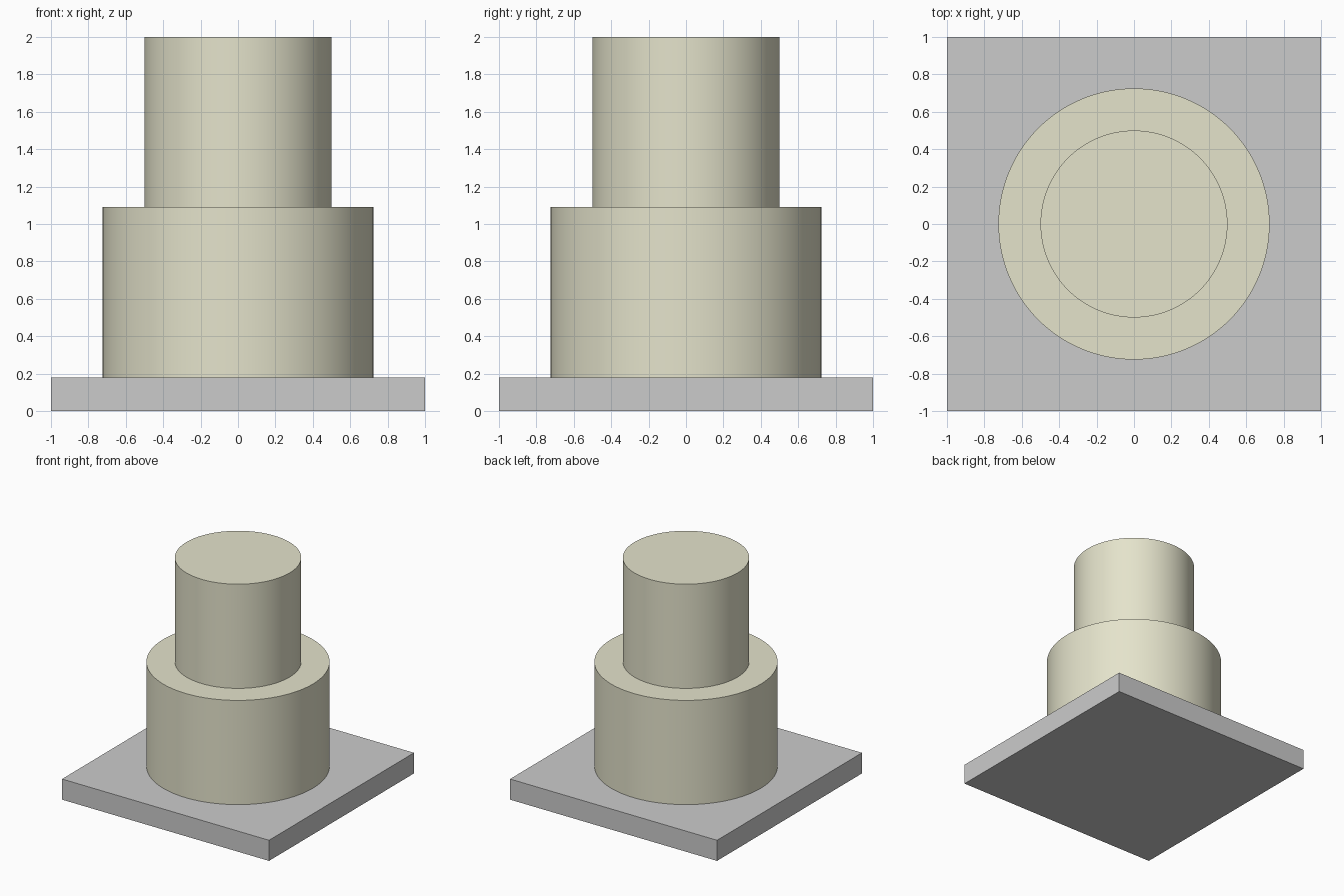
import bpy
import math

if "Cube" in bpy.data.objects:
    bpy.data.objects.remove(bpy.data.objects["Cube"])

BOARD_TOP = 0.18
TIER_HEIGHT = 0.91

icing = bpy.data.materials.new("icing")
icing.diffuse_color = (0.78, 0.77, 0.60, 1.0)
icing.use_nodes = True
icing.node_tree.nodes["Principled BSDF"].inputs["Base Color"].default_value = icing.diffuse_color


def add_tier(name, radius, bottom):
    bpy.ops.mesh.primitive_cylinder_add(
        vertices=128, radius=radius, depth=TIER_HEIGHT,
        location=(0, 0, bottom + TIER_HEIGHT / 2))
    tier = bpy.context.object
    tier.name = name
    tier.data.materials.append(icing)
    bpy.ops.object.shade_smooth_by_angle(angle=math.radians(30))


# Square cake board
bpy.ops.mesh.primitive_cube_add(size=1, location=(0, 0, BOARD_TOP / 2))
board = bpy.context.object
board.name = "cake_board"
board.scale = (2, 2, BOARD_TOP)
bpy.ops.object.transform_apply(location=False, rotation=False, scale=True)

# Two stacked round tiers
add_tier("lower_tier", 0.725, BOARD_TOP)
add_tier("upper_tier", 0.50, BOARD_TOP + TIER_HEIGHT)

# Blank flat label in the front left corner of the board
bpy.ops.mesh.primitive_plane_add(size=1, location=(-0.72, -0.80, BOARD_TOP + 0.002))
label = bpy.context.object
label.name = "corner_label"
label.scale = (0.32, 0.16, 1)
bpy.ops.object.transform_apply(location=False, rotation=False, scale=True)
